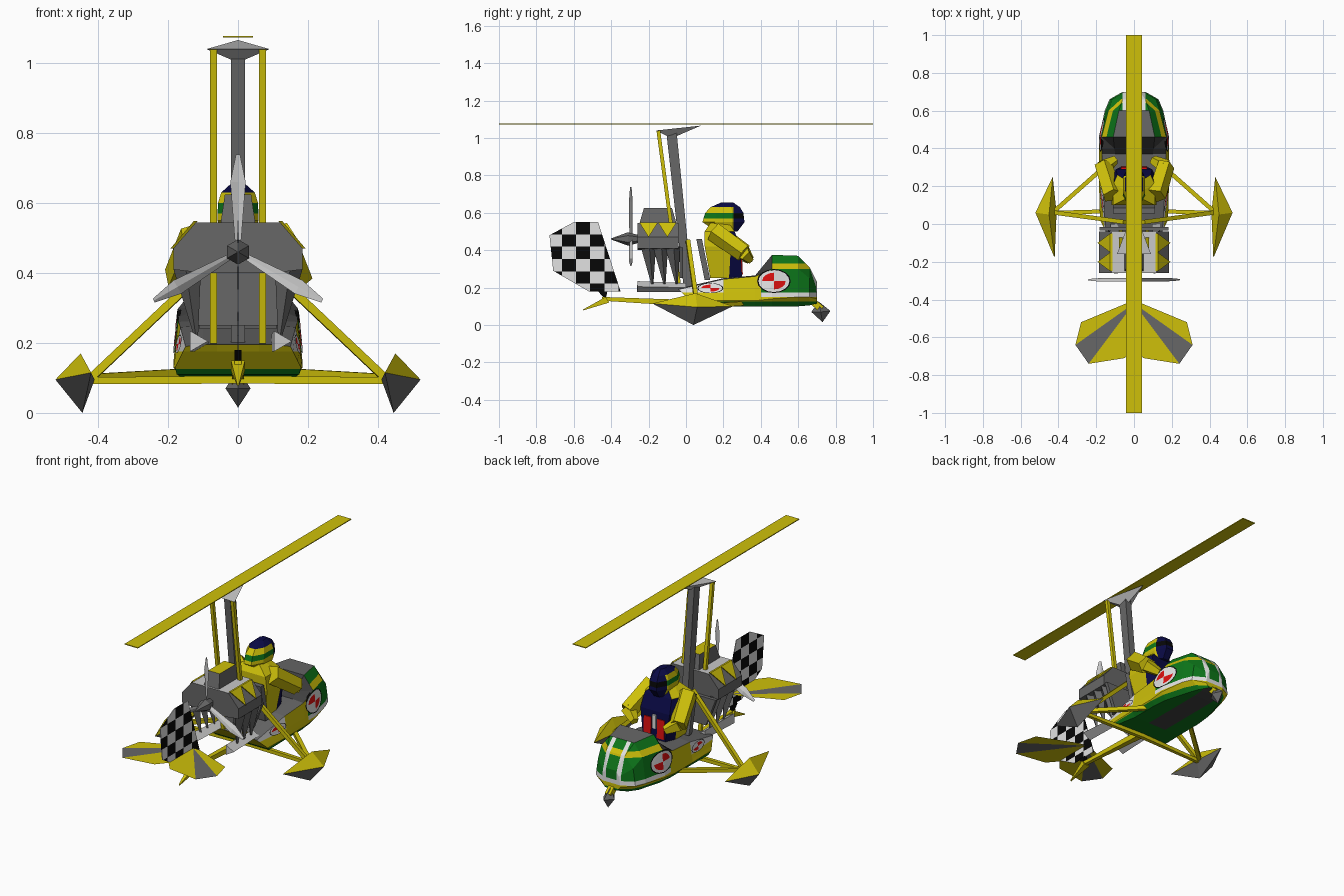
import bpy, bmesh, math
from mathutils import Vector
from mathutils.bvhtree import BVHTree

if "Cube" in bpy.data.objects:
    bpy.data.objects.remove(bpy.data.objects["Cube"])

COLOURS = {
    "yellow": (0.62, 0.53, 0.003), "green": (0.004, 0.18, 0.010),
    "grey": (0.135, 0.135, 0.135), "light_grey": (0.58, 0.58, 0.58),
    "dark_grey": (0.05, 0.05, 0.05), "white": (0.76, 0.76, 0.76),
    "black": (0.002, 0.002, 0.002), "red": (0.72, 0.005, 0.005),
    "navy": (0.003, 0.003, 0.06)}
NAMES = list(COLOURS)
MATS = []
for n, c in COLOURS.items():
    m = bpy.data.materials.new(n)
    m.diffuse_color = (*c, 1)
    m.use_nodes = True
    m.node_tree.nodes["Principled BSDF"].inputs["Base Color"].default_value = m.diffuse_color
    MATS.append(m)


def finish(name, bm, col, recalc=True):
    """col is a colour name or a rule face -> colour name"""
    if recalc:
        bmesh.ops.recalc_face_normals(bm, faces=bm.faces)
    bm.normal_update()
    used = []
    for f in bm.faces:
        c = col(f) if callable(col) else col
        if c not in used:
            used.append(c)
        f.material_index = used.index(c)
    me = bpy.data.meshes.new(name)
    bm.to_mesh(me)
    for c in used:
        me.materials.append(MATS[NAMES.index(c)])
    ob = bpy.data.objects.new(name, me)
    bpy.context.collection.objects.link(ob)
    return ob


def loft_bm(rings):
    bm = bmesh.new()
    R = [[bm.verts.new(p) for p in r] for r in rings]
    n = len(R[0])
    for a, b in zip(R, R[1:]):
        for i in range(n):
            j = (i + 1) % n
            bm.faces.new((a[i], a[j], b[j], b[i]))
    bm.faces.new(R[0])
    if len(R) > 1:
        bm.faces.new(R[-1])
    return bm


def loft(name, rings, col):
    return finish(name, loft_bm(rings), col)


def slice_bm(bm, axis, values):
    for v in values:
        co, no = [0, 0, 0], [0, 0, 0]
        co[axis], no[axis] = v, 1
        bmesh.ops.bisect_plane(bm, geom=bm.verts[:] + bm.edges[:] + bm.faces[:], plane_co=co, plane_no=no)


def tube(name, a, b, r1, r2, n, col):
    a, b = Vector(a), Vector(b)
    q = (b - a).to_track_quat('Z', 'Y')
    circ = [Vector((math.cos(t), math.sin(t), 0)) for t in [math.tau * (i + .5) / n for i in range(n)]]
    return loft(name, [[a + q @ (c * r1) for c in circ], [b + q @ (c * r2) for c in circ]], col)


def box(name, lo, hi, col, top=1.0):
    """box whose top is scaled by 'top' about its centre"""
    cx, cy = (lo[0] + hi[0]) / 2, (lo[1] + hi[1]) / 2
    hx, hy = (hi[0] - lo[0]) / 2, (hi[1] - lo[1]) / 2
    sq = ((-1, -1), (1, -1), (1, 1), (-1, 1))
    return loft(name, [[(cx + u * hx * k, cy + v * hy * k, z) for u, v in sq]
                       for z, k in ((lo[2], 1), (hi[2], top))], col)


def octa(name, pts, col):
    """pts: +x, -x, +y, -y, top, bottom"""
    bm = bmesh.new()
    v = [bm.verts.new(p) for p in pts]
    for a, b in ((0, 2), (2, 1), (1, 3), (3, 0)):
        bm.faces.new((v[a], v[b], v[4]))
        bm.faces.new((v[b], v[a], v[5]))
    return finish(name, bm, col)


# rotor blade, head, mast and rods
box("rotor_blade", (-.043, -1, 1.073), (.043, 1, 1.078), "yellow")
loft("rotor_head", [[(-.09, -.16, 1.04), (.09, -.16, 1.04), (0, .08, 1.066)],
                    [(-.02, -.10, 1.01), (.02, -.10, 1.01), (0, -.05, 1.01)]], "light_grey")
loft("mast", [[(-.02, y0, z), (.02, y0, z), (.02, y1, z), (-.02, y1, z)]
              for y0, y1, z in ((-.105, -.05, 1.03), (-.01, .035, .18))], "grey")
for s in (1, -1):
    tube("mast_rod", (.07 * s, -.148, 1.04), (.07 * s, -.035, .2), .014, .014, 4, "yellow")

# fuselage pod lofted along y, with the tail end undercut
S = ((-.04, .175, .11, .18, .13, .15, .19, .10, .195), (.2, .16, .10, .185, .13, .165, .245, .10, .25),
     (.37, .16, .10, .185, .13, .17, .26, .10, .265), (.46, .15, .10, .185, .14, .17, .30, .11, .375),
     (.60, .11, .10, .155, .15, .135, .30, .08, .37), (.66, .08, .105, .13, .15, .115, .25, .06, .31),
     (.70, .04, .115, .06, .14, .05, .20, .03, .23))
rings = []
for y, *p in S:
    half = [(p[i], y + max(0, .19 - p[i + 1]) * (y < 0), p[i + 1]) for i in range(0, 8, 2)]
    rings.append(half + [(-x, yy, z) for x, yy, z in reversed(half)])
hull = loft_bm(rings)
bmesh.ops.recalc_face_normals(hull, faces=hull.faces)
slice_bm(hull, 2, (.125, .15, .175, .30, .33))
slice_bm(hull, 0, (-.06, -.035, .035, .06))
slice_bm(hull, 1, (.40,))


def hull_colour(f):
    c, n = f.calc_center_median(), f.normal
    if n.z > .4 and c.y < .37:
        return "grey"
    if .37 < c.y < .46 and n.z > .25:
        return "dark_grey"
    if .46 < c.y < .6 and n.z > .8:
        return "grey"
    if c.z < .125:
        return "dark_grey" if n.z < -.9 and abs(c.x) < .06 and c.y > .2 else "green"
    if c.z < .15:
        return "yellow"
    if c.z < .175 and c.y > .40:
        return "white"
    if c.y < .2 and c.z > .175 and n.y > -.5:
        return "white"
    if c.y < .40:
        return "yellow"
    if c.y > .6 and c.z > .17 and .035 < abs(c.x) < .06:
        return "white"
    return "yellow" if .30 < c.z < .33 else "green"


tree = BVHTree.FromBMesh(hull)
finish("fuselage", hull, hull_colour, recalc=False)


# painted roundels laid on the fuselage sides
def roundel(name, s, cy, cz, ry, rz):
    bm = bmesh.new()
    N, radii = 16, (.03, .35, .7, .92, 1)
    R = []
    for r in radii:
        ring = []
        for i in range(N):
            y, z = cy + ry * r * math.cos(math.tau * i / N), cz + rz * r * math.sin(math.tau * i / N)
            hit = tree.ray_cast(Vector((s, y, z)), Vector((-s, 0, 0)))[0]
            ring.append(bm.verts.new(((hit.x if hit else s * .16) + s * .004, y, z)))
        R.append(ring)
    for k in range(len(R) - 1):
        for i in range(N):
            j = (i + 1) % N
            bm.faces.new((R[k][i], R[k][j], R[k + 1][j], R[k + 1][i])[::s])
    bm.faces.new(R[0][::s])

    def rule(f):
        c = f.calc_center_median()
        r = math.hypot((c.y - cy) / ry, (c.z - cz) / rz)
        if r > .92:
            return "black"
        if r > .7:
            return "white"
        return "red" if (c.y - cy) * (c.z - cz) < 0 else "white"
    finish(name, bm, rule, recalc=False)


for s in (1, -1):
    roundel("front_roundel", s, .47, .235, .09, .064)
    roundel("rear_roundel", s, .13, .197, .07, .027)

# engine: block, cover, radiator and exhausts
prof = ((-.10, .40), (.10, .40), (.185, .41), (.185, .47), (.12, .545), (-.12, .545), (-.185, .47), (-.185, .41))
loft("engine_block", [[(x, y, z) for x, z in prof] for y in (-.26, -.04)],
     lambda f: "light_grey" if f.normal.z > .95 else "grey")
box("engine_hump", (-.05, -.25, .54), (.05, -.05, .625), lambda f: "yellow" if f.normal.z > .9 else "grey", .75)
low = ((-.12, .25), (.12, .25), (.183, .415), (-.183, .415))
loft("radiator", [[(x, y, z) for x, z in low] for y in (-.035, -.015)], "grey")
for s in (1, -1):
    for y in (-.20, -.10):
        loft("cylinder_cover", [[(s * (.12 + d), y - .05, .549), (s * (.12 + d), y + .05, .549),
                                 (s * (.187 + d), y, .47)] for d in (-.005, .006)], "yellow")
    for y in (-.20, -.135, -.07):
        tube("exhaust_cone", (.145 * s, y, .415), (.12 * s, y + .02, .22), .04, .006, 4, "grey")
    tube("exhaust_pipe", (.12 * s, -.26, .205), (.11 * s, 0, .2), .034, .028, 3, "light_grey")

# propeller and spinner
tube("spinner_nose", (0, -.40, .46), (0, -.31, .46), .003, .036, 6, "grey")
tube("spinner_base", (0, -.31, .46), (0, -.25, .46), .036, .02, 6, "grey")
for k in range(3):
    a = math.pi / 2 + k * math.tau / 3
    d, t = Vector((math.cos(a), 0, math.sin(a))), Vector((-math.sin(a), 0, math.cos(a)))
    o, yv = Vector((0, -.295, .46)), Vector((0, 1, 0))
    loft("propeller_blade", [[o + d * r + t * w + yv * h, o + d * r + yv * .004,
                              o + d * r - t * w - yv * h, o + d * r - yv * .004]
                             for r, w, h in ((.02, .008, .008), (.2, .022, .01), (.278, .006, .003))], "light_grey")

# chequered tail fin
fin = ((-.73, .48), (-.60, .55), (-.47, .55), (-.35, .18), (-.52, .18), (-.71, .29))
bm = loft_bm([[(x, y, z) for y, z in fin] for x in (-.002, .002)])
PY, PZ = .076, .066
slice_bm(bm, 1, [-.74 + PY * i for i in range(1, 6)])
slice_bm(bm, 2, [.155 + PZ * i for i in range(1, 6)])


def check(f):
    c = f.calc_center_median()
    return "black" if (int((c.y + .74) / PY) + int((c.z - .155) / PZ)) % 2 else "white"


finish("tail_fin", bm, check)
loft("fin_post", [[(x, -.47, .18), (x, -.42, .18), (x, -.43, .135)] for x in (-.01, .01)], "black")

# tailplane: thin coloured panels on each side
P = ((0, -.42), (.04, -.42), (.28, -.52), (.31, -.64), (.24, -.74), (.05, -.71), (0, -.65))
for s in (1, -1):
    for ids, col in (((0, 1, 2, 3), "yellow"), ((0, 3, 4), "grey"), ((0, 4, 5, 6), "yellow")):
        loft("tailplane_panel", [[(s * P[i][0], P[i][1], .25) for i in ids][::s]], col)

# tail boom and skid
tube("tail_boom", (0, -.45, .14), (0, .05, .115), .014, .025, 4, "yellow")
loft("tail_skid", [[(-.02, -.43, .15), (.02, -.43, .15), (.02, -.41, .12), (-.02, -.41, .12)],
                   [(-.003, -.55, .083), (.003, -.55, .083), (.003, -.55, .078), (-.003, -.55, .078)]], "yellow")

# undercarriage: wheel spats, axle and struts
for s in (1, -1):
    octa("main_wheel", [(.522 * s, .06, .095), (.41 * s, .06, .095), (.43 * s, .25, .10), (.42 * s, -.18, .115),
                        (.45 * s, .05, .17), (.445 * s, .04, 0)],
         lambda f: "yellow" if f.normal.z > 0 else "grey")
    tube("axle", (0, .07, .095), (.43 * s, .06, .092), .016, .014, 4, "yellow")
    tube("front_strut", (.42 * s, .07, .10), (.16 * s, .30, .115), .016, .016, 4, "yellow")
    tube("upper_strut", (.42 * s, .06, .10), (.05 * s, .01, .45), .016, .016, 4, "yellow")

# nose wheel and fork
octa("nose_wheel", [(.036, .72, .07), (-.036, .72, .07), (0, .772, .075), (0, .67, .07), (0, .71, .125), (0, .73, .015)],
     "grey")
tube("nose_fork", (0, .66, .14), (0, .725, .085), .025, .025, 4, "yellow")

# seat
loft("seat_back", [[(-.11, y, z), (.11, y, z), (.11, y + .03, z), (-.11, y + .03, z)]
                   for y, z in ((.10, .24), (.055, .46))], "grey")

# pilot: torso, harness and arms
loft("pilot_torso", [[(-w, y0, z), (w, y0, z), (w, ym, z), (w * .8, y1, z), (-w * .8, y1, z), (-w, ym, z)]
                     for w, y0, ym, y1, z in ((.09, .13, .23, .30, .25), (.12, .10, .24, .29, .42),
                                              (.11, .10, .21, .26, .50), (.05, .13, .18, .23, .545))],
     lambda f: "navy" if f.normal.y > .25 else "yellow")
for s in (1, -1):
    loft("pilot_chest_panel", [[(.02 * s, y, z), (.068 * s, y, z), (.068 * s, y + .006, z), (.02 * s, y + .006, z)]
                               for y, z in ((.298, .27), (.292, .38))], "red")
    tube("pilot_upper_arm", (.115 * s, .15, .50), (.165 * s, .31, .385), .055, .05, 5, "yellow")
    tube("pilot_forearm", (.165 * s, .30, .39), (.10 * s, .34, .35), .045, .025, 5, "yellow")
box("pilot_buckle", (-.012, .292, .32), (.012, .302, .40), "white")

# helmet
hel = loft_bm([[(rx * math.cos(t), cy + ry * math.sin(t), z) for t in [math.tau * (i + .5) / 8 for i in range(8)]]
               for z, rx, ry, cy in ((.50, .045, .06, .22), (.55, .064, .122, .20), (.60, .062, .11, .205),
                                     (.63, .052, .085, .21), (.655, .022, .035, .22))])
slice_bm(hel, 2, (.57, .60))
slice_bm(hel, 1, (.255,))


def helmet_colour(f):
    c = f.calc_center_median()
    if c.z > .628:
        return "navy"
    if c.y > .255:
        return "black" if .57 < c.z < .60 else "navy"
    return "green" if .57 < c.z < .60 else "yellow"


finish("pilot_helmet", hel, helmet_colour)
